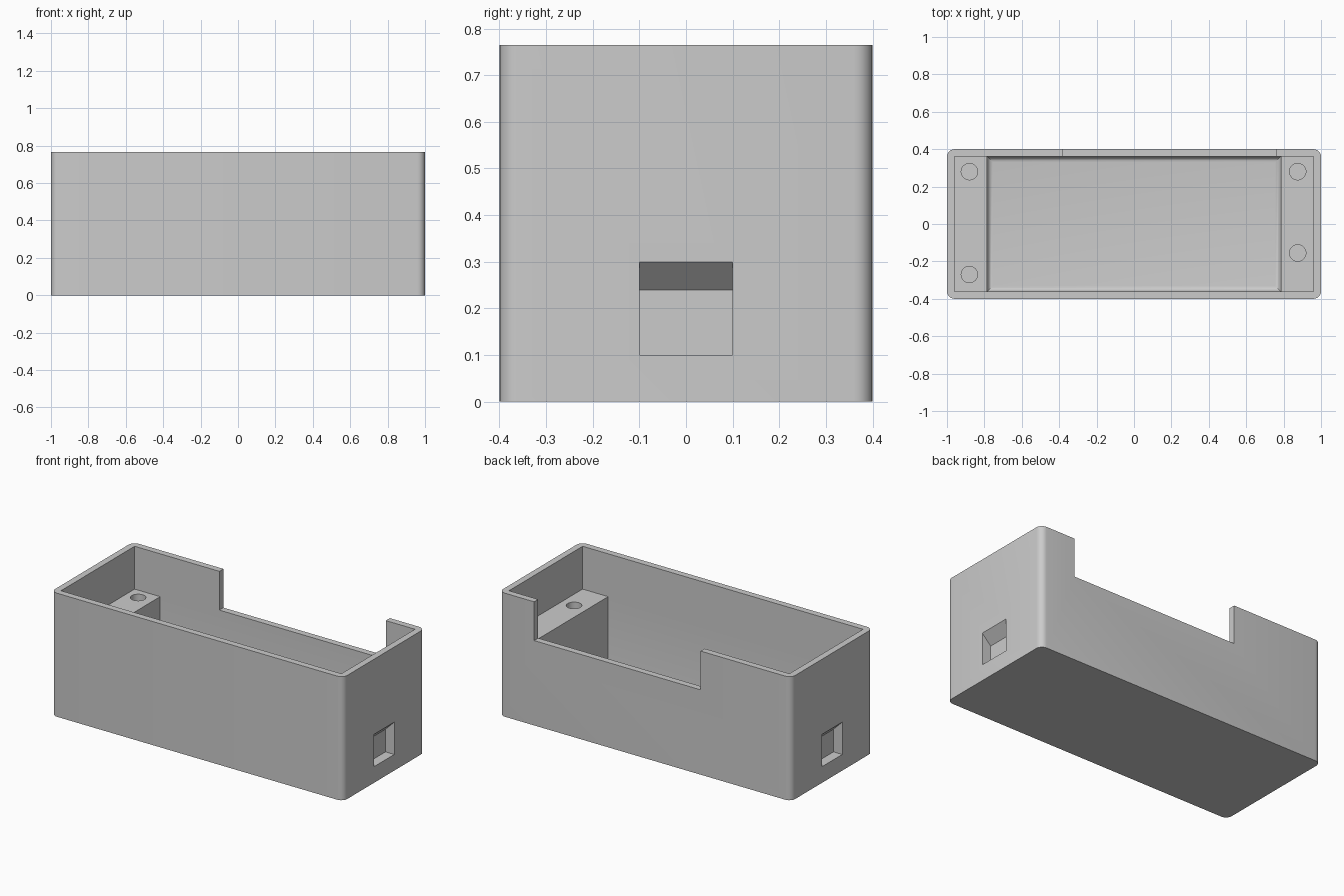
import bpy, bmesh, math
from mathutils import Matrix, Vector

if "Cube" in bpy.data.objects:
    bpy.data.objects.remove(bpy.data.objects["Cube"])

L, W, H = 2.0, 0.8, 0.765      # outer size
WALL, FLOOR = 0.04, 0.04
LEDGE_X, LEDGE_Z = 0.785, 0.5  # inner edge and top of the end mounting blocks

grey = bpy.data.materials.new("grey plastic")
grey.diffuse_color = (0.6, 0.6, 0.6, 1)
grey.use_nodes = True
grey.node_tree.nodes["Principled BSDF"].inputs["Base Color"].default_value = grey.diffuse_color


def to_object(bm, name):
    bmesh.ops.recalc_face_normals(bm, faces=bm.faces[:])
    mesh = bpy.data.meshes.new(name)
    bm.to_mesh(mesh)
    bm.free()
    ob = bpy.data.objects.new(name, mesh)
    bpy.context.collection.objects.link(ob)
    return ob


def box_bm(lo, hi):
    lo, hi = Vector(lo), Vector(hi)
    size = hi - lo
    bm = bmesh.new()
    bmesh.ops.create_cube(bm, size=1, matrix=Matrix.Translation((lo + hi) / 2)
                          @ Matrix.Diagonal((*size, 1)))
    return bm


def bevel(bm, test, radius, segments):
    edges = [e for e in bm.edges if test(e)]
    bmesh.ops.bevel(bm, geom=edges, offset=radius, segments=segments,
                    profile=0.5, affect='EDGES')


def cut(target, cutter):
    cutter.hide_render = True
    mod = target.modifiers.new("cut", 'BOOLEAN')
    mod.operation, mod.solver, mod.object = 'DIFFERENCE', 'EXACT', cutter
    bpy.context.view_layer.objects.active = target
    bpy.ops.object.modifier_apply(modifier=mod.name)
    bpy.data.objects.remove(cutter)


# Outer block with rounded upright corners
bm = box_bm((-L / 2, -W / 2, 0), (L / 2, W / 2, H))
bevel(bm, lambda e: abs(e.verts[0].co.z - e.verts[1].co.z) > 0.1, 0.04, 6)
case = to_object(bm, "enclosure_case")
case.data.materials.append(grey)

# Upper cavity, down to the tops of the mounting blocks
ix, iy = L / 2 - WALL, W / 2 - WALL
cut(case, to_object(box_bm((-ix, -iy, LEDGE_Z), (ix, iy, 1)), "upper_cavity"))

# Lower cavity between the blocks, with a filleted floor edge
bm = box_bm((-LEDGE_X, -iy, FLOOR), (LEDGE_X, iy, LEDGE_Z + 0.1))
bevel(bm, lambda e: all(v.co.z < FLOOR + 0.01 for v in e.verts), 0.03, 5)
cut(case, to_object(bm, "lower_cavity"))

# Notch in the back wall
cut(case, to_object(box_bm((-0.38, 0.33, 0.525), (0.76, 0.5, 1)), "back_notch"))

# Screw holes in the mounting blocks
for x, y in [(-0.88, 0.28), (-0.88, -0.27), (0.875, 0.28), (0.875, -0.155)]:
    bm = bmesh.new()
    bmesh.ops.create_cone(bm, cap_ends=True, segments=32, radius1=0.044,
                          radius2=0.044, depth=0.4,
                          matrix=Matrix.Translation((x, y, LEDGE_Z - 0.1)))
    cut(case, to_object(bm, "screw_hole"))

# Blind pocket with a sloped ceiling in each end wall
for side in (-1, 1):
    bm = bmesh.new()
    profile = [(1.02, 0.1), (0.94, 0.1), (0.94, 0.24), (1.0, 0.3), (1.02, 0.3)]
    face = bm.faces.new([bm.verts.new((side * x, -0.1, z)) for x, z in profile])
    ext = bmesh.ops.extrude_face_region(bm, geom=[face])["geom"]
    bmesh.ops.translate(bm, vec=(0, 0.2, 0),
                        verts=[v for v in ext if isinstance(v, bmesh.types.BMVert)])
    cut(case, to_object(bm, "end_pocket"))

case.select_set(True)
bpy.context.view_layer.objects.active = case
bpy.ops.object.shade_smooth_by_angle(angle=math.radians(30))
